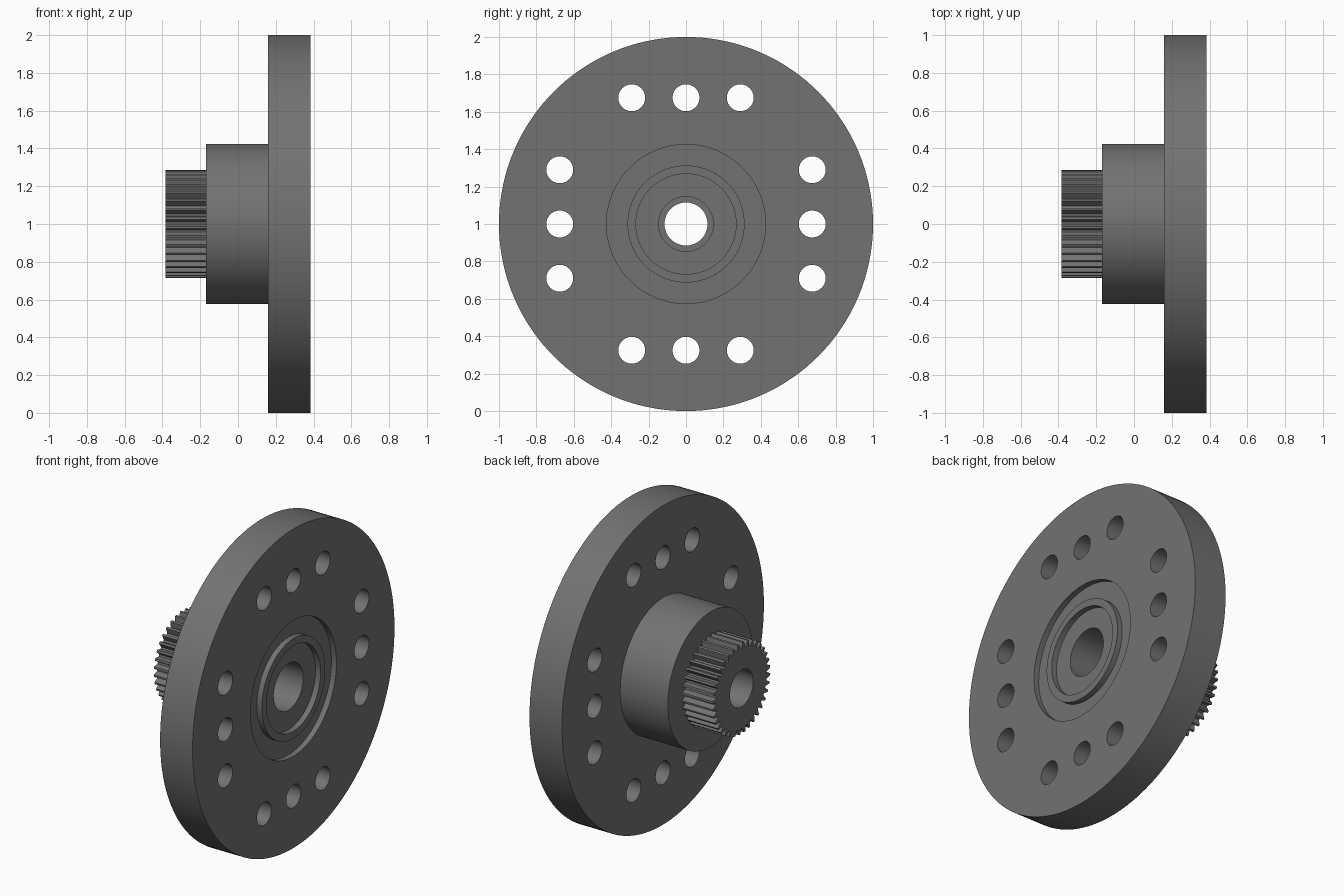
import bpy, bmesh, math

if "Cube" in bpy.data.objects:
    bpy.data.objects.remove(bpy.data.objects["Cube"])

N = 144          # segments round the axis, four per tooth (36 teeth)
AXIS_Z = 1.0

dark = bpy.data.materials.new("dark_grey")
dark.diffuse_color = (0.17, 0.17, 0.17, 1)
dark.use_nodes = True
dark.node_tree.nodes["Principled BSDF"].inputs["Base Color"].default_value = dark.diffuse_color


def add_object(name, bm):
    mesh = bpy.data.meshes.new(name)
    bm.to_mesh(mesh)
    bm.free()
    mesh.materials.append(dark)
    obj = bpy.data.objects.new(name, mesh)
    bpy.context.collection.objects.link(obj)
    return obj


def ring_mesh(name, profile):
    """Closed profile of (x, radius) swept round the x axis; radius may be a function of step."""
    bm = bmesh.new()
    loops = []
    for x, r in profile:
        loop = []
        for i in range(N):
            a = 2 * math.pi * i / N
            rad = r(i) if callable(r) else r
            loop.append(bm.verts.new((x, rad * math.cos(a), AXIS_Z + rad * math.sin(a))))
        loops.append(loop)
    for k, a in enumerate(loops):
        b = loops[(k + 1) % len(loops)]
        for i in range(N):
            j = (i + 1) % N
            bm.faces.new((a[i], a[j], b[j], b[i]))
    bmesh.ops.recalc_face_normals(bm, faces=bm.faces)
    return add_object(name, bm)


def activate(obj):
    bpy.ops.object.select_all(action='DESELECT')
    obj.select_set(True)
    bpy.context.view_layer.objects.active = obj


def tooth(i):
    return (0.25, 0.285, 0.285, 0.25)[i % 4]


# Flange and hub with stepped front face and bore
body = ring_mesh("flange_hub", [
    (-0.17, 0.115), (-0.17, 0.423), (0.16, 0.423), (0.16, 1.0),
    (0.385, 1.0), (0.385, 0.425), (0.35, 0.425), (0.35, 0.313),
    (0.385, 0.313), (0.385, 0.268), (0.35, 0.268), (0.35, 0.146),
    (0.10, 0.146), (0.10, 0.115),
])

# Toothed shaft end
gear = ring_mesh("toothed_shaft", [
    (-0.385, 0.115), (-0.385, tooth), (-0.17, tooth), (-0.17, 0.115),
])

# Bolt holes: three along each of four sides
bm = bmesh.new()
for side in range(4):
    a = side * math.pi / 2
    for s in (-0.29, 0, 0.29):
        y = 0.675 * math.cos(a) - s * math.sin(a)
        z = 0.675 * math.sin(a) + s * math.cos(a)
        res = bmesh.ops.create_cone(bm, cap_ends=True, segments=40,
                                    radius1=0.072, radius2=0.072, depth=0.5)
        for v in res["verts"]:
            c = v.co.copy()
            v.co = (0.27 + c.z, y + c.x, AXIS_Z + z + c.y)
cutter = add_object("hole_cutter", bm)
cutter.hide_render = True

activate(body)
cut = body.modifiers.new("bolt_holes", 'BOOLEAN')
cut.operation = 'DIFFERENCE'
cut.solver = 'EXACT'
cut.object = cutter
bpy.ops.object.modifier_apply(modifier=cut.name)
bpy.data.objects.remove(cutter)

# Smooth round walls, sharp edges
for obj in (body, gear):
    activate(obj)
    bpy.ops.object.shade_smooth_by_angle(angle=math.radians(25))
